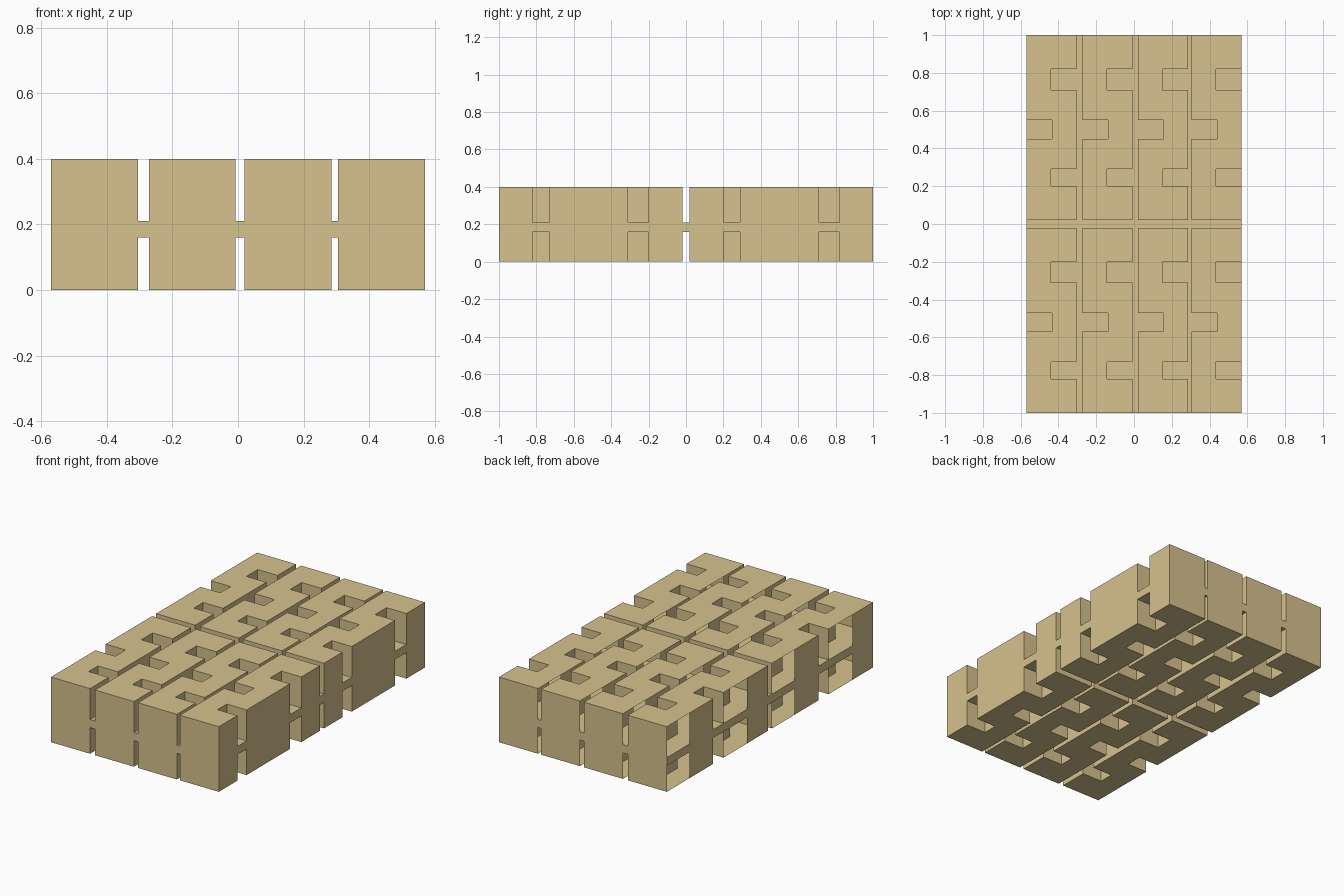
import bpy, bmesh

if "Cube" in bpy.data.objects:
    bpy.data.objects.remove(bpy.data.objects["Cube"])

mat = bpy.data.materials.new("tan")
mat.diffuse_color = (0.68, 0.54, 0.27, 1)
mat.use_nodes = True
mat.node_tree.nodes["Principled BSDF"].inputs["Base Color"].default_value = mat.diffuse_color

W, L, N = 0.265, 0.98, 0.135           # tile width, length, notch depth
COLS = (-0.57, -0.272, 0.02, 0.305)    # left edge of each column
ROWS = (-1.0, 0.02)                    # front edge of each row
# open stretches in the left wall of a tile
OPEN_A, OPEN_B = (0.20, 0.43), (0.76, 0.98)

# tile outline, counter-clockwise; flag says whether the wall to the next point exists
OUTLINE = [
    (0, 0, 1), (W, 0, 1),
    (W, 0.18, 1), (W - N, 0.18, 1), (W - N, 0.27, 1), (W, 0.27, 1),
    (W, 0.69, 1), (W - N, 0.69, 1), (W - N, 0.80, 1), (W, 0.80, 1),
    (W, L, 1), (0, L, 0),
    (0, OPEN_B[0], 1), (0, 0.53, 1), (N, 0.53, 1), (N, 0.43, 1),
    (0, 0.43, 0), (0, OPEN_A[0], 1),
]


def finish(bm, name):
    mesh = bpy.data.meshes.new(name)
    bm.to_mesh(mesh)
    bm.free()
    mesh.materials.append(mat)
    bpy.context.collection.objects.link(bpy.data.objects.new(name, mesh))


def tile(name, x, y, z0, z1, cap_top):
    """Hollow notched shell with one cap; the other side sits on the web."""
    bm = bmesh.new()
    lo = [bm.verts.new((x + p[0], y + p[1], z0)) for p in OUTLINE]
    hi = [bm.verts.new((x + p[0], y + p[1], z1)) for p in OUTLINE]
    bm.faces.new(hi if cap_top else lo[::-1])
    n = len(OUTLINE)
    for i, p in enumerate(OUTLINE):
        if p[2]:
            j = (i + 1) % n
            bm.faces.new((lo[i], lo[j], hi[j], hi[i]))
    finish(bm, name)


# upper and lower tiles
for r, y in enumerate(ROWS):
    for c, x in enumerate(COLS):
        tile(f"upper_tile_{r}_{c}", x, y, 0.21, 0.40, True)
        tile(f"lower_tile_{r}_{c}", x, y, 0.0, 0.16, False)

# middle web joining all tiles
bm = bmesh.new()
bmesh.ops.create_cube(bm, size=1)
for v in bm.verts:
    v.co = (v.co.x * 1.14, v.co.y * 2.0, 0.185 + v.co.z * 0.05)
finish(bm, "middle_web")
